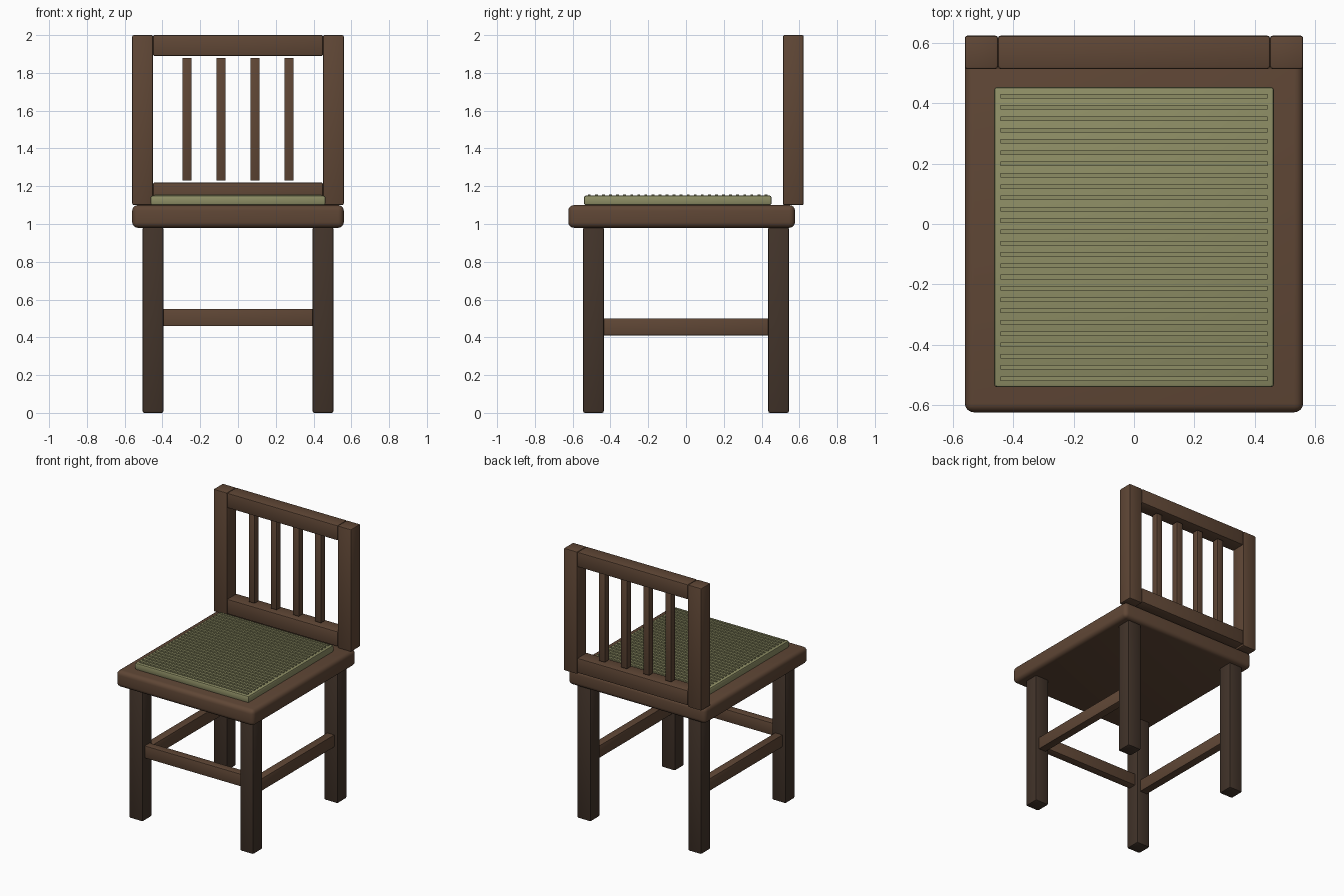
import bpy
import math

if "Cube" in bpy.data.objects:
    bpy.data.objects.remove(bpy.data.objects["Cube"])


def material(name, rgb):
    m = bpy.data.materials.new(name)
    m.diffuse_color = (*rgb, 1)
    m.use_nodes = True
    m.node_tree.nodes["Principled BSDF"].inputs["Base Color"].default_value = m.diffuse_color
    return m


WOOD = material("wood", (0.115, 0.062, 0.036))
DARK = material("dark_wood", (0.055, 0.034, 0.023))
STRAW = material("woven_straw", (0.27, 0.27, 0.13))


def box(name, lo, hi, mat, bevel=0.0, segments=2):
    """Box between two corners, with optionally rounded edges."""
    bpy.ops.mesh.primitive_cube_add(
        size=1, location=[(a + b) / 2 for a, b in zip(lo, hi)])
    ob = bpy.context.object
    ob.name = name
    ob.scale = [b - a for a, b in zip(lo, hi)]
    bpy.ops.object.transform_apply(location=False, rotation=False, scale=True)
    ob.data.materials.append(mat)
    if bevel:
        mod = ob.modifiers.new("bevel", 'BEVEL')
        mod.width = bevel
        mod.segments = segments
        bpy.ops.object.modifier_apply(modifier=mod.name)
        bpy.ops.object.shade_smooth_by_angle(angle=math.radians(35))
    return ob


# seat slab and woven pad
box("seat", (-0.56, -0.623, 0.98), (0.56, 0.577, 1.10), WOOD, 0.03, 4)
box("seat_pad", (-0.463, -0.54, 1.10), (0.463, 0.453, 1.15), STRAW, 0.01)

# raised weave strips across the pad
RIBS = 26
for i in range(RIBS):
    y = -0.512 + i * 0.935 / (RIBS - 1)
    box(f"weave_strip_{i + 1}", (-0.442, y - 0.0075, 1.142),
        (0.442, y + 0.0075, 1.156), STRAW)

# legs, side stretchers and back posts
for side, sx in (("left", -1), ("right", 1)):
    for end, sy in (("front", -1), ("back", 1)):
        x, y = sx * 0.45, sy * 0.49
        box(f"{end}_{side}_leg", (x - 0.055, y - 0.055, 0),
            (x + 0.055, y + 0.055, 0.985), DARK, 0.01)
    x = sx * 0.45
    box(f"{side}_stretcher", (x - 0.03, -0.437, 0.41),
        (x + 0.03, 0.437, 0.50), WOOD, 0.004)
    x = sx * 0.505
    box(f"{side}_back_post", (x - 0.055, 0.513, 1.10),
        (x + 0.055, 0.623, 2.0), WOOD, 0.008)

# front stretcher
box("front_stretcher", (-0.397, -0.52, 0.46), (0.397, -0.46, 0.55), WOOD, 0.004)

# back rails
box("top_rail", (-0.45, 0.513, 1.89), (0.45, 0.623, 2.0), WOOD, 0.008)
box("lower_rail", (-0.45, 0.513, 1.11), (0.45, 0.623, 1.22), WOOD, 0.008)

# back slats
for i, x in enumerate((-0.27, -0.09, 0.09, 0.27)):
    box(f"back_slat_{i + 1}", (x - 0.024, 0.544, 1.23),
        (x + 0.024, 0.592, 1.88), WOOD, 0.003)
